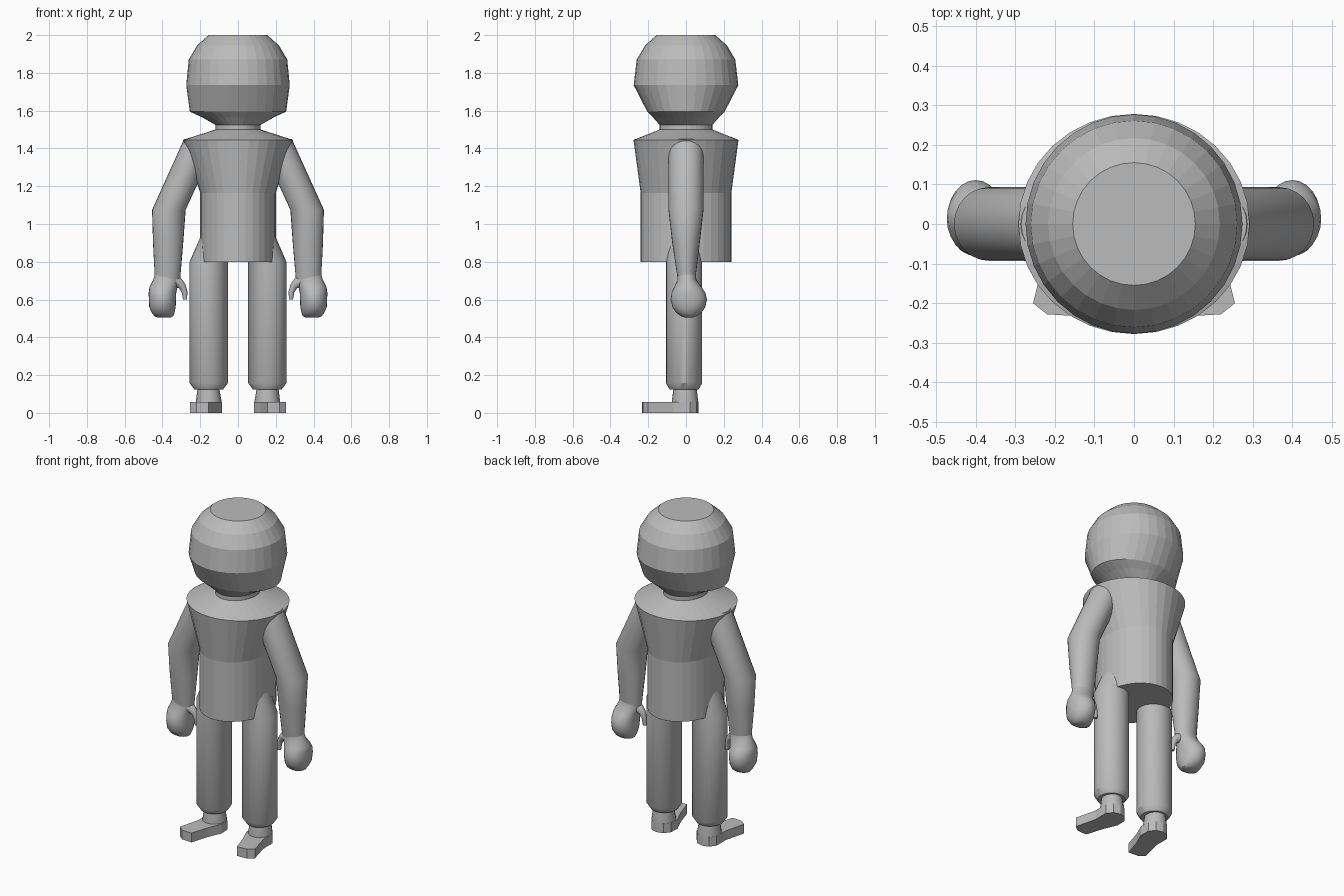
import bpy, bmesh, math
from mathutils import Vector

if "Cube" in bpy.data.objects:
    bpy.data.objects.remove(bpy.data.objects["Cube"])

grey = bpy.data.materials.new("plain grey")
grey.diffuse_color = (0.5, 0.5, 0.5, 1)
grey.use_nodes = True
grey.node_tree.nodes["Principled BSDF"].inputs["Base Color"].default_value = grey.diffuse_color


def finish(name, bm, smooth):
    bmesh.ops.recalc_face_normals(bm, faces=bm.faces)
    me = bpy.data.meshes.new(name)
    bm.to_mesh(me)
    bm.free()
    ob = bpy.data.objects.new(name, me)
    bpy.context.collection.objects.link(ob)
    me.materials.append(grey)
    if smooth:
        bpy.ops.object.select_all(action='DESELECT')
        bpy.context.view_layer.objects.active = ob
        ob.select_set(True)
        bpy.ops.object.shade_smooth_by_angle(angle=math.radians(35))
    return ob


def skin(name, loops, smooth=False):
    """Join closed loops of points into a capped solid."""
    bm = bmesh.new()
    rings = [[bm.verts.new(p) for p in loop] for loop in loops]
    for a, b in zip(rings, rings[1:]):
        n = len(a)
        for i in range(n):
            j = (i + 1) % n
            bm.faces.new((a[i], a[j], b[j], b[i]))
    bm.faces.new(rings[0])
    bm.faces.new(rings[-1])
    return finish(name, bm, smooth)


def loft(name, rows, n=32, smooth=False, side=1):
    """Horizontal ellipses: (z, centre x, centre y, radius x, radius y)."""
    angles = [2 * math.pi * i / n for i in range(n)]
    return skin(name, [[(side * (cx + rx * math.cos(t)), cy + ry * math.sin(t), z)
                        for t in angles] for z, cx, cy, rx, ry in rows], smooth)


def centred(rows):
    return [(z, 0, 0, rx, ry) for z, rx, ry in rows]


# Head with a wide jaw
loft("head", centred([(1.525, .12, .14), (1.565, .19, .175), (1.595, .255, .205),
                      (1.735, .274, .277), (1.87, .261, .261),
                      (1.945, .217, .217), (2.0, .155, .155)]))

# Neck and torso
loft("neck", centred([(1.47, .12, .14), (1.54, .12, .14)]))
loft("torso", centred([(.8, .2, .24), (1.165, .2, .24), (1.445, .292, .278),
                       (1.5, .12, .14)]))

for label, s in (("left", 1), ("right", -1)):
    # Trouser leg, its top leaning into the hips
    loft(label + "_leg", [(.125, .155, -.01, .077, .077), (.158, .155, -.01, .101, .096),
                          (.8, .155, -.01, .101, .096), (1.0, .07, -.01, .1, .096)],
         24, True, s)

    # Ankle
    loft(label + "_ankle", [(.0, .155, -.005, .068, .07), (.06, .155, -.005, .068, .07),
                            (.14, .157, -.005, .056, .06)], 16, True, s)

    # Shoe with the toe turned outwards
    outline = [(.155, -.232), (.22, -.228), (.255, -.2), (.222, -.07), (.222, .02),
               (.195, .055), (.155, .066), (.115, .055), (.087, .02), (.085, -.04),
               (.12, -.12)]
    skin(label + "_shoe", [[(s * x, y, z) for x, y in outline] for z in (0, .057)])

    # Arm
    loft(label + "_arm", [(1.45, .195, 0, .09, .093), (1.075, .366, 0, .089, .093),
                          (.9, .37, 0, .08, .073), (.71, .373, .003, .067, .047)],
         24, True, s)

    # Mitten hand
    loft(label + "_hand", [(.74, .373, .003, .066, .048), (.705, .379, .005, .07, .05),
                           (.665, .395, .01, .074, .073), (.635, .4, .013, .073, .09),
                           (.6, .4, .015, .072, .096), (.56, .4, .015, .07, .087),
                           (.53, .396, .015, .06, .067), (.512, .393, .015, .05, .042),
                           (.505, .391, .015, .035, .022)], 24, True, s)

    # Thumb curling down from the wrist
    path = [Vector(p) for p in ((.345, 0, .7), (.315, 0, .69), (.295, 0, .67),
                                (.283, 0, .64), (.28, 0, .6))]
    loops = []
    for i, (p, r) in enumerate(zip(path, (.035, .027, .02, .015, .011))):
        d = (path[min(i + 1, 4)] - path[max(i - 1, 0)]).normalized()
        u, v = Vector((0, 1, 0)), Vector((d.z, 0, -d.x))
        ring = [p + r * (math.cos(t) * u + math.sin(t) * v)
                for t in (2 * math.pi * k / 12 for k in range(12))]
        loops.append([(s * q.x, q.y, q.z) for q in ring])
    skin(label + "_thumb", loops, True)
